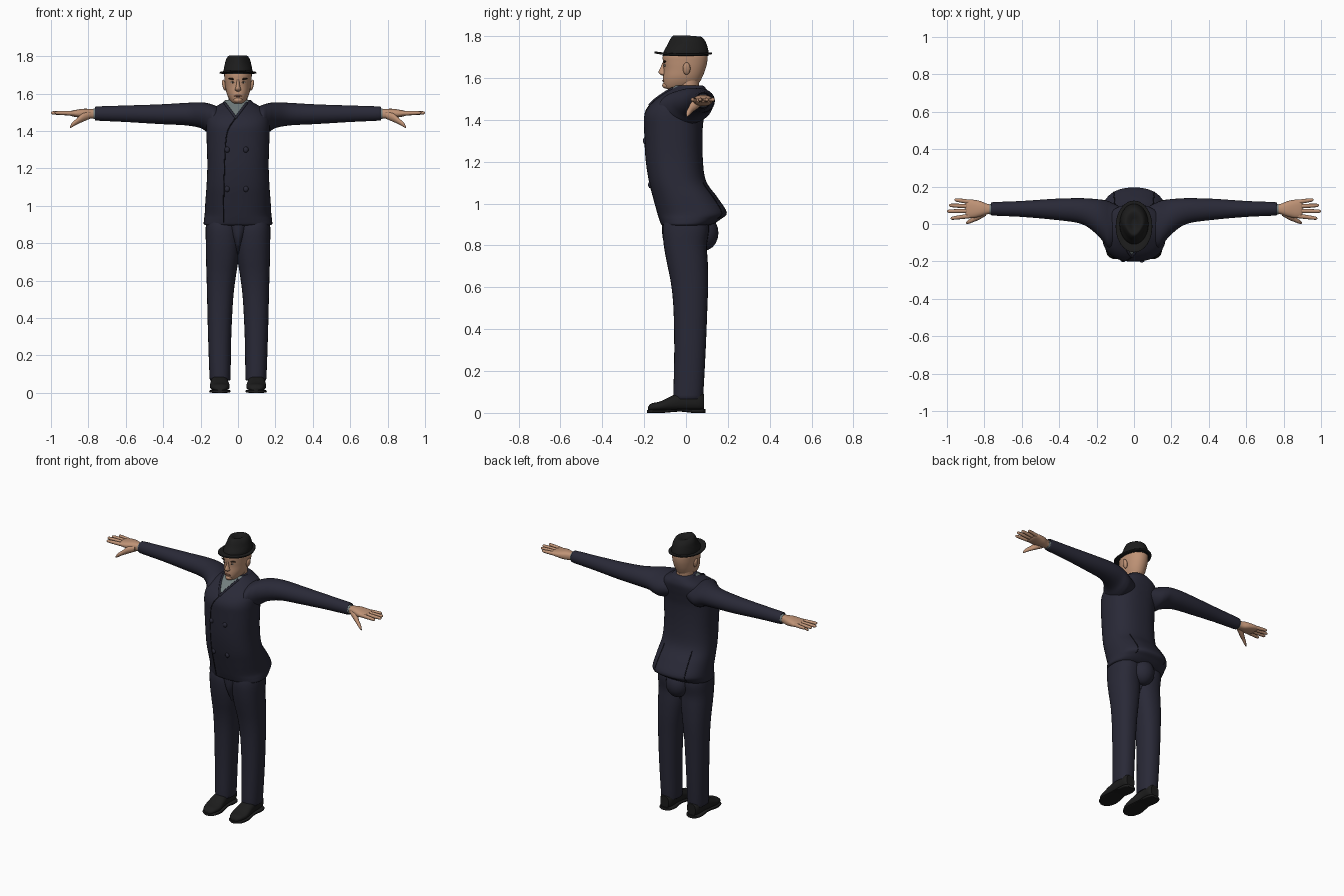
import bpy, bmesh
from math import cos, sin, pi, radians
from mathutils import Vector, Matrix
from mathutils.bvhtree import BVHTree

if "Cube" in bpy.data.objects:
    bpy.data.objects.remove(bpy.data.objects["Cube"])


def material(name, r, g, b):
    m = bpy.data.materials.new(name)
    m.use_nodes = True
    m.diffuse_color = (r, g, b, 1)
    m.node_tree.nodes["Principled BSDF"].inputs["Base Color"].default_value = (r, g, b, 1)
    return m


navy = material("navy cloth", .022, .022, .038)
black = material("black felt and leather", .012, .012, .012)
skin = material("skin", .52, .29, .18)
shirt_grey = material("grey shirt", .17, .21, .21)
seam_dark = material("dark seam", .008, .008, .013)
brow_brown = material("dark brown", .03, .018, .012)
lip = material("lips", .32, .14, .09)
eye_white = material("eye white", .5, .47, .42)


def finish(bm, name, mats, mirror=False):
    bmesh.ops.recalc_face_normals(bm, faces=bm.faces)
    me = bpy.data.meshes.new(name)
    bm.to_mesh(me)
    bm.free()
    ob = bpy.data.objects.new(name, me)
    bpy.context.collection.objects.link(ob)
    for m in mats:
        me.materials.append(m)
    if mirror:
        ob.modifiers.new("Mirror", "MIRROR").use_mirror_merge = False
    return ob


def smooth_keys(keys, steps):
    """Catmull-Rom interpolation between cross-section keys."""
    out = []
    for i in range(len(keys) - 1):
        p = [keys[max(0, min(len(keys) - 1, i + k))] for k in (-1, 0, 1, 2)]
        for s in range(steps):
            t = s / steps
            out.append([b + .5 * t * (c - a + t * (2 * a - 5 * b + 4 * c - d + t * (3 * (b - c) + d - a)))
                        for a, b, c, d in zip(*p)])
    return out + [list(keys[-1])]


def loft_mesh(axis, keys, seg=24, n=2.0, steps=4):
    """Keys are (position, a_min, a_max, b_min, b_max) along the axis."""
    bm = bmesh.new()
    rings = []
    for t, a0, a1, b0, b1 in smooth_keys(keys, steps):
        ring = []
        for k in range(seg):
            c, s = cos(2 * pi * k / seg), sin(2 * pi * k / seg)
            c, s = [(abs(v) ** (2 / n)) * (1 if v > 0 else -1) for v in (c, s)]
            a, b = (a0 + a1 + (a1 - a0) * c) / 2, (b0 + b1 + (b1 - b0) * s) / 2
            ring.append(bm.verts.new({"X": (t, a, b), "Y": (a, t, b), "Z": (a, b, t)}[axis]))
        rings.append(ring)
    for lo, hi in zip(rings, rings[1:]):
        for k in range(seg):
            j = (k + 1) % seg
            bm.faces.new((lo[k], lo[j], hi[j], hi[k]))
    bm.faces.new(rings[0])
    bm.faces.new(rings[-1])
    return bm


def loft(name, mat, axis, keys, mirror=False, **kw):
    return finish(loft_mesh(axis, keys, **kw), name, [mat], mirror)


def sym(*rows):
    """Left-right symmetric keys from (z, half width, front y, back y)."""
    return [(z, -w, w, f, b) for z, w, f, b in rows]


def ball(name, mat, loc, size, mirror=False, tilt=0):
    bm = bmesh.new()
    bmesh.ops.create_uvsphere(bm, u_segments=16, v_segments=10, radius=1)
    bm.transform(Matrix.Translation(loc) @ Matrix.Rotation(tilt, 4, "Y") @ Matrix.Diagonal((*size, 1)))
    return finish(bm, name, [mat], mirror)


def surface(ob):
    return BVHTree.FromPolygons([v.co for v in ob.data.vertices], [p.vertices[:] for p in ob.data.polygons])


def on(tree, x, z, side=-1):
    hit = tree.ray_cast(Vector((x, side * 2, z)), Vector((0, -side, 0)))[0]
    return hit if hit else Vector((x, 0, z))


def seam(name, mat, tree, pts, radius=.003, side=-1):
    path = [on(tree, x, z, side) for x, z in smooth_keys(pts, 6)]
    cu = bpy.data.curves.new(name, "CURVE")
    cu.dimensions, cu.bevel_depth, cu.bevel_resolution = "3D", radius, 1
    sp = cu.splines.new("POLY")
    sp.points.add(len(path) - 1)
    for p, co in zip(sp.points, path):
        p.co = (*co, 1)
    cu.materials.append(mat)
    ob = bpy.data.objects.new(name, cu)
    bpy.context.collection.objects.link(ob)


# Jacket body with a flared tail; the shirt opening is cut as a V
bm = loft_mesh("Z", sym(
    (.895, .165, -.105, .10), (.9, .182, -.118, .125), (.925, .182, -.128, .165), (.957, .178, -.138, .195),
    (1.03, .174, -.158, .15), (1.11, .168, -.178, .095), (1.22, .164, -.194, .08), (1.36, .168, -.2, .08),
    (1.43, .17, -.197, .09), (1.48, .165, -.165, .1), (1.52, .135, -.115, .105), (1.55, .085, -.072, .095),
    (1.565, .068, -.058, .08)), seg=48, n=2.4, steps=5)
tip, slopes = Vector((-.012, 0, 1.47)), ((1, 0, -.75), (1, 0, .75))
for no in slopes:
    bmesh.ops.bisect_plane(bm, geom=bm.verts[:] + bm.edges[:] + bm.faces[:], plane_co=tip, plane_no=no)
for f in bm.faces:
    d = f.calc_center_median() - tip
    f.material_index = int(d.y < 0 and d.z > 0 and abs(d.x) < .75 * d.z)
jacket = finish(bm, "jacket", [navy, shirt_grey])
cloth = surface(jacket)

# Jacket seams, lapels and buttons
seam("front_overlap", seam_dark, cloth, [(-.012, 1.47), (-.055, 1.4), (-.068, 1.3), (-.075, 1.1), (-.078, .91)])
for s, side in ((1, "left"), (-1, "right")):
    seam(side + "_lapel_edge", navy, cloth, [(tip.x, 1.47), (tip.x + s * .03, 1.51), (tip.x + s * .06, 1.55)], .007)
    seam(side + "_back_vent", seam_dark, cloth, [(s * .1, 1.1), (s * .105, 1.02), (s * .11, .93)], .003, 1)
for z in (1.3, 1.09):
    for x, side in ((-.058, "right"), (.042, "left")):
        ball(side + "_button", navy, on(cloth, x, z), (.014, .01, .016))

# Sleeves and shirt cuffs
loft("sleeves", navy, "X", [
    (.03, -.04, .07, 1.42, 1.5), (.12, -.13, .115, 1.38, 1.535), (.16, -.1, .128, 1.39, 1.548),
    (.2, -.055, .133, 1.415, 1.553), (.28, 0, .138, 1.43, 1.55), (.42, .022, .135, 1.437, 1.542),
    (.6, .038, .123, 1.448, 1.536), (.75, .045, .117, 1.455, 1.531), (.76, .05, .112, 1.46, 1.526)],
    mirror=True, seg=28)
loft("shirt_cuffs", shirt_grey, "X", [(.74, .052, .108, 1.463, 1.522), (.773, .052, .108, 1.463, 1.52)], mirror=True)

# Hands
loft("palms", skin, "X", [
    (.75, .058, .102, 1.468, 1.516), (.785, .052, .108, 1.466, 1.517), (.82, .04, .122, 1.466, 1.519),
    (.86, .032, .13, 1.473, 1.514), (.89, .034, .129, 1.479, 1.508), (.9, .045, .12, 1.485, 1.503)],
    mirror=True, n=2.5)
for finger, y0, y1, end in (("index", .044, .03, .98), ("middle", .07, .068, 1.0),
                            ("ring", .094, .1, .99), ("little", .117, .13, .96)):
    keys = []
    for t, r in ((0, .012), (.4, .0115), (.75, .01), (.94, .008), (1, .002)):
        y, z = y0 + (y1 - y0) * t, 1.494 + .003 * t
        keys.append((.87 + (end - .87) * t, y - r, y + r, z - r, z + r))
    loft(finger + "_fingers", skin, "X", keys, mirror=True, seg=12)
loft("thumbs", skin, "X", [
    (.79, .045, .08, 1.465, 1.505), (.83, .022, .062, 1.448, 1.495), (.86, .01, .038, 1.435, 1.468),
    (.885, .001, .022, 1.421, 1.447), (.898, .002, .01, 1.415, 1.425)], mirror=True, seg=14)

# Trousers
loft("trouser_legs", navy, "Z", [
    (.075, .045, .147, -.055, .075), (.085, .04, .152, -.06, .082), (.3, .036, .16, -.056, .094),
    (.5, .026, .165, -.06, .102), (.62, .012, .168, -.072, .106), (.72, -.004, .171, -.092, .104),
    (.8, -.01, .172, -.106, .1), (.88, -.01, .173, -.112, .11), (.94, 0, .165, -.1, .1)],
    mirror=True, seg=28, n=2.3)
loft("trouser_front", navy, "Z", sym(
    (.74, .004, -.07, .06), (.78, .018, -.09, .08), (.84, .045, -.112, .09), (.92, .075, -.115, .09)))
ball("trouser_seat", navy, (0, .085, .86), (.075, .07, .085))

# Shoes
loft("shoes", black, "Y", [
    (-.182, .075, .115, .012, .028), (-.165, .056, .136, .01, .045), (-.12, .044, .15, .01, .056),
    (-.06, .05, .147, .01, .085), (0, .056, .142, .01, .105), (.06, .054, .14, .01, .105),
    (.085, .068, .128, .012, .09)], mirror=True, n=2.4)
loft("shoe_soles", black, "Y", [
    (-.187, .078, .114, 0, .014), (-.165, .05, .143, 0, .016), (-.11, .04, .154, 0, .016), (-.03, .052, .145, .006, .018),
    (.03, .048, .147, 0, .018), (.075, .055, .14, 0, .018), (.092, .075, .122, 0, .018)], mirror=True, n=4)

# Neck, shirt collar and head
loft("neck", skin, "Z", sym((1.48, .06, -.055, .08), (1.56, .052, -.045, .062), (1.63, .052, -.04, .075)))
loft("shirt_collar", shirt_grey, "Z", sym(
    (1.5, .078, -.09, .085), (1.54, .066, -.072, .078), (1.558, .059, -.055, .07), (1.56, .053, -.048, .064)))
head = loft("head", skin, "Z", sym(
    (1.546, .018, -.085, -.03), (1.553, .034, -.1, .02), (1.575, .05, -.108, .06), (1.605, .062, -.109, .078),
    (1.64, .068, -.107, .092), (1.675, .072, -.11, .101), (1.71, .073, -.11, .102), (1.75, .06, -.09, .085)),
    seg=40, n=2.1)
face = surface(head)
loft("nose", skin, "Z", sym(
    (1.612, .008, -.115, -.09), (1.62, .017, -.127, -.09), (1.632, .013, -.131, -.09),
    (1.652, .008, -.121, -.09), (1.675, .007, -.112, -.09)), seg=16)
ball("ears", skin, (.074, .003, 1.645), (.01, .018, .03), mirror=True, tilt=radians(12))

# Facial features
ball("eyes", eye_white, on(face, .028, 1.66), (.011, .004, .005), mirror=True)
ball("irises", brow_brown, on(face, .028, 1.66) - Vector((0, .002, 0)), (.005, .004, .005), mirror=True)
ball("eyebrows", brow_brown, on(face, .031, 1.678), (.021, .006, .005), mirror=True, tilt=radians(-10))
ball("mouth", lip, on(face, 0, 1.587), (.022, .005, .005))
ball("chin", skin, (0, -.094, 1.565), (.024, .02, .016))

# Hat: curled brim and a dented, front-pinched crown
bm = loft_mesh("Z", sym((1.706, .07, -.1, .1), (1.706, .094, -.146, .12), (1.711, .098, -.151, .125),
                        (1.716, .094, -.146, .12), (1.716, .07, -.1, .1)), seg=40, steps=3)
for v in bm.verts:
    v.co.z += .5 * v.co.y ** 2
finish(bm, "hat_brim", [black])
bm = loft_mesh("Z", sym((1.705, .077, -.112, .108), (1.73, .076, -.105, .107), (1.76, .07, -.088, .1),
                        (1.785, .063, -.076, .09), (1.802, .05, -.062, .074), (1.802, .035, -.045, .055),
                        (1.79, .012, -.02, .025)), seg=40, steps=4)
for v in bm.verts:
    rise = max(0, v.co.z - 1.73) / .07
    v.co.x *= 1 - .35 * rise * max(0, -v.co.y / .08)
    v.co.z -= .08 * rise * max(0, v.co.y)
finish(bm, "hat_crown", [black])

# Smooth shading with crisp edges
for ob in bpy.context.collection.objects:
    if ob.type == "MESH":
        bpy.ops.object.select_all(action="DESELECT")
        ob.select_set(True)
        bpy.context.view_layer.objects.active = ob
        bpy.ops.object.shade_smooth_by_angle(angle=radians(45))
